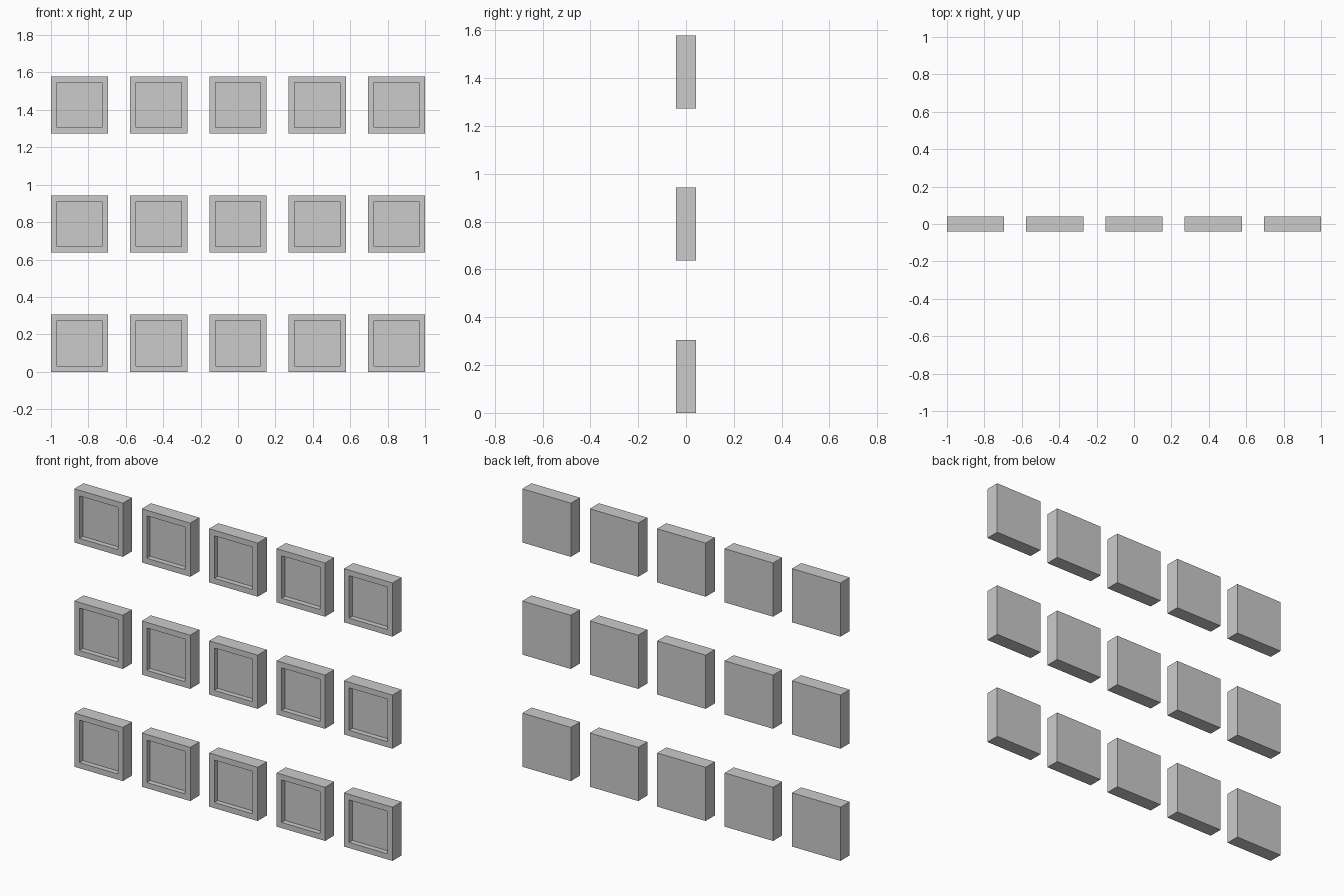
import bpy, bmesh
from mathutils import Matrix, Vector

if "Cube" in bpy.data.objects:
    bpy.data.objects.remove(bpy.data.objects["Cube"])

COLS, ROWS = 5, 3
SIZE, DEPTH = 0.305, 0.082
PITCH_X, PITCH_Z = (2 - SIZE) / (COLS - 1), 0.637
BORDER, RECESS = 0.032, 0.03

# One square frame with a recessed front pane
bm = bmesh.new()
bmesh.ops.create_cube(bm, size=1, matrix=Matrix.Diagonal((SIZE, DEPTH, SIZE, 1)))
bm.normal_update()
front = next(f for f in bm.faces if f.normal.y < -0.9)
bmesh.ops.inset_region(bm, faces=[front], thickness=BORDER, use_even_offset=True)
pane = bmesh.ops.extrude_discrete_faces(bm, faces=[front])["faces"][0]
bmesh.ops.translate(bm, verts=pane.verts, vec=Vector((0, RECESS, 0)))
bmesh.ops.recalc_face_normals(bm, faces=bm.faces)
mesh = bpy.data.meshes.new("window_panel")
bm.to_mesh(mesh)
bm.free()

# Grid of identical panels
for row in range(ROWS):
    for col in range(COLS):
        obj = bpy.data.objects.new(f"window_panel_{row + 1}_{col + 1}", mesh)
        obj.location = ((col - (COLS - 1) / 2) * PITCH_X, 0, SIZE / 2 + row * PITCH_Z)
        bpy.context.collection.objects.link(obj)
